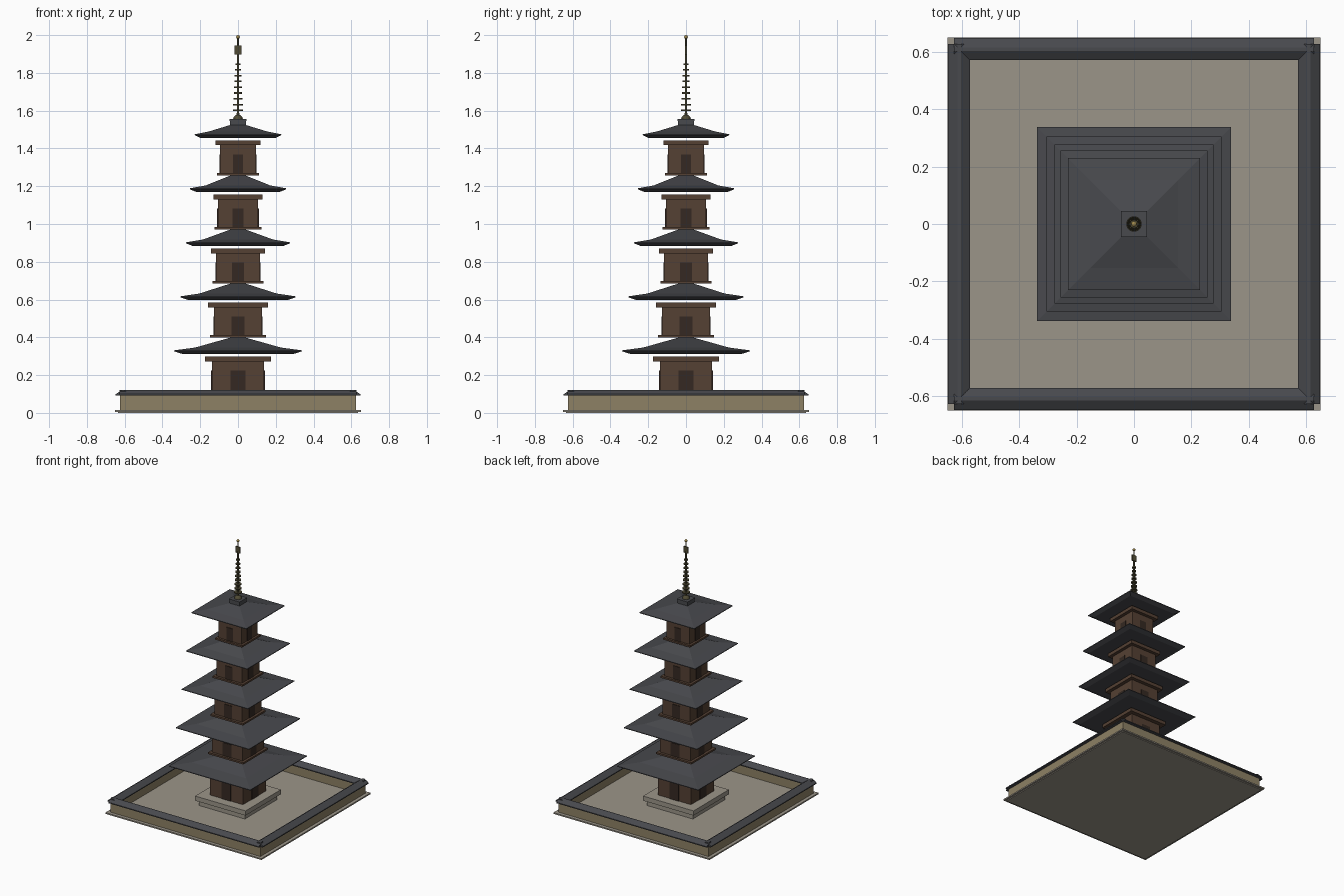
import bpy, bmesh, math
from mathutils import Matrix, Vector

if "Cube" in bpy.data.objects:
    bpy.data.objects.remove(bpy.data.objects["Cube"])


def mat(name, r, g, b):
    m = bpy.data.materials.new(name)
    m.diffuse_color = (r, g, b, 1)
    m.use_nodes = True
    m.node_tree.nodes["Principled BSDF"].inputs["Base Color"].default_value = m.diffuse_color
    return m


TILE = mat("tile", 0.065, 0.067, 0.075)
WOOD = mat("wood", 0.09, 0.052, 0.033)
DARK = mat("dark_wood", 0.035, 0.022, 0.016)
PLASTER = mat("plaster", 0.27, 0.22, 0.13)
STONE = mat("stone", 0.33, 0.30, 0.25)
BRONZE = mat("bronze", 0.08, 0.07, 0.035)
GOLD = mat("gold", 0.35, 0.25, 0.07)


def make(name, bm, material):
    bmesh.ops.recalc_face_normals(bm, faces=bm.faces)
    me = bpy.data.meshes.new(name)
    bm.to_mesh(me)
    bm.free()
    me.materials.append(material)
    ob = bpy.data.objects.new(name, me)
    bpy.context.collection.objects.link(ob)
    return ob


def add_box(bm, hx, hy, z0, z1, cx=0, cy=0, turn=0):
    m = (Matrix.Rotation(turn, 4, 'Z') @ Matrix.Translation((cx, cy, (z0 + z1) / 2))
         @ Matrix.Diagonal((2 * hx, 2 * hy, z1 - z0, 1)))
    bmesh.ops.create_cube(bm, size=1, matrix=m)


def box(name, h, z0, z1, material):
    bm = bmesh.new()
    add_box(bm, h, h, z0, z1)
    return make(name, bm, material)


def loft(name, profile, sides, material, smooth=False):
    """Stack of regular rings (half width, z), capped at both ends."""
    bm = bmesh.new()
    k = math.sqrt(2) if sides == 4 else 1
    rings = []
    for r, z in profile:
        rings.append([bm.verts.new((r * k * math.cos(a), r * k * math.sin(a), z))
                      for a in (math.pi / 4 + i * math.tau / sides for i in range(sides))])
    for lo, hi in zip(rings, rings[1:]):
        for i in range(sides):
            j = (i + 1) % sides
            bm.faces.new((lo[i], lo[j], hi[j], hi[i]))
    bm.faces.new(rings[0])
    bm.faces.new(rings[-1])
    ob = make(name, bm, material)
    if smooth:
        for o in bpy.context.selected_objects:
            o.select_set(False)
        ob.select_set(True)
        bpy.context.view_layer.objects.active = ob
        bpy.ops.object.shade_smooth_by_angle(angle=math.radians(40))
    return ob


QUARTERS = [i * math.pi / 2 for i in range(4)]

# Courtyard floor and wall footing
box("courtyard_base", 0.635, 0.0, 0.008, STONE)
box("courtyard_floor", 0.65, 0.006, 0.016, STONE)

# Perimeter walls
bm = bmesh.new()
for t in QUARTERS:
    add_box(bm, 0.625, 0.015, 0.014, 0.102, 0, -0.61, t)
make("perimeter_walls", bm, PLASTER)

# Gabled tile coping on the walls
bm = bmesh.new()
coping = [(-0.039, 0.092), (0.039, 0.092), (0.039, 0.099), (0.006, 0.121), (-0.006, 0.121), (-0.039, 0.099)]
for t in QUARTERS:
    rot = Matrix.Rotation(t, 3, 'Z')
    ends = [[bm.verts.new(rot @ Vector((x, -0.609 + y, z))) for y, z in coping] for x in (-0.627, 0.627)]
    for i in range(6):
        j = (i + 1) % 6
        bm.faces.new((ends[0][i], ends[0][j], ends[1][j], ends[1][i]))
    bm.faces.new(ends[0])
    bm.faces.new(ends[1])
make("wall_coping", bm, TILE)

# Stone pedestal
box("pedestal_body", 0.19, 0.014, 0.06, STONE)
box("pedestal_cap", 0.21, 0.055, 0.09, STONE)

# Five storeys: body, cornice, roof and floor plate half widths
storeys = [
    (0.138, 0.175, 0.338, None),
    (0.127, 0.158, 0.305, 0.147),
    (0.116, 0.143, 0.276, 0.136),
    (0.106, 0.130, 0.255, 0.125),
    (0.095, 0.119, 0.229, 0.112),
]
for n, (body, cornice, eave, plate) in enumerate(storeys):
    z = 0.286 * n
    tag = f"storey_{n + 1}"
    base = 0.09 if n == 0 else z + 0.124
    if plate:
        box(f"{tag}_floor_plate", plate, z + 0.113, z + 0.126, WOOD)
    box(f"{tag}_body", body, base, z + 0.275, WOOD)
    box(f"{tag}_cornice", cornice, z + 0.273, z + 0.299, WOOD)
    # Door panel on every side
    bm = bmesh.new()
    for t in QUARTERS:
        add_box(bm, body * 0.28, 0.004, base, z + 0.224, 0, -body, t)
    make(f"{tag}_doors", bm, DARK)
    # Concave roof with lifted eaves
    top = z + (0.398 if n < 4 else 0.380)
    loft(f"{tag}_roof", [(eave * 0.87, z + 0.312), (eave, z + 0.326), (eave, z + 0.331),
                         (eave * 0.67, z + 0.346), (0.042, top)], 4, TILE)

# Spire: foundation box, bowl, rod, nine rings, flame and jewel
box("spire_foundation", 0.042, 1.515, 1.547, TILE)
box("spire_foundation_cap", 0.045, 1.545, 1.556, TILE)
loft("spire_bowl", [(0.026, 1.555), (0.023, 1.566), (0.014, 1.575), (0.007, 1.578)], 16, BRONZE, True)
loft("spire_rod", [(0.007, 1.555), (0.005, 1.99)], 12, BRONZE, True)
for i in range(9):
    r, z = 0.027 - 0.0016 * i, 1.602 + 0.0305 * i
    loft(f"spire_ring_{i + 1}", [(r, z - 0.004), (r, z + 0.004)], 16, BRONZE, True)
bm = bmesh.new()
add_box(bm, 0.018, 0.004, 1.897, 1.945)
make("spire_flame", bm, BRONZE)
bm = bmesh.new()
bmesh.ops.create_uvsphere(bm, u_segments=12, v_segments=8, radius=0.01,
                          matrix=Matrix.Translation((0, 0, 1.99)))
for f in bm.faces:
    f.smooth = True
make("spire_jewel", bm, GOLD)
